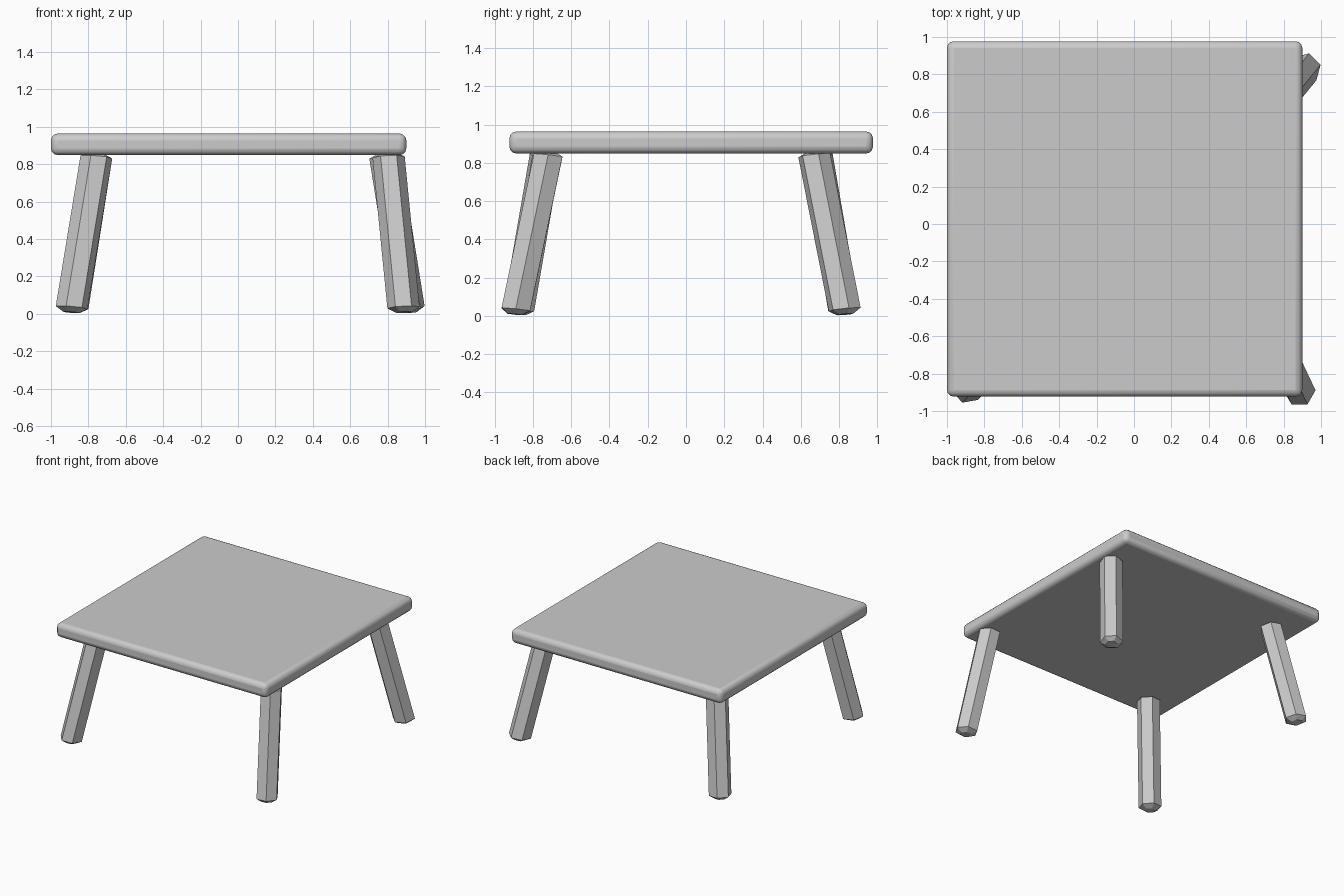
import bpy, bmesh
from math import cos, sin, radians, pi
from mathutils import Vector

if "Cube" in bpy.data.objects:
    bpy.data.objects.remove(bpy.data.objects["Cube"])


def make_object(name, bm):
    bmesh.ops.recalc_face_normals(bm, faces=bm.faces)
    mesh = bpy.data.meshes.new(name)
    bm.to_mesh(mesh)
    bm.free()
    obj = bpy.data.objects.new(name, mesh)
    bpy.context.collection.objects.link(obj)
    return obj


def make_leg(name, top, bottom, turn, radius=0.086):
    """Splayed six-sided leg with shallow chamfered ends."""
    a, b = Vector(top), Vector(bottom)
    slope = (a - b) / (a.z - b.z)
    bm = bmesh.new()

    def ring(z, r):
        c = b + slope * (z - b.z)
        verts = []
        for i in range(6):
            t = radians(turn) + i * pi / 3
            dx, dy = r * cos(t), r * sin(t)
            dz = -0.5 * (dx * slope.x + dy * slope.y)
            verts.append(bm.verts.new((c.x + dx, c.y + dy, c.z + dz)))
        return verts

    rings = [ring(0.008, radius * 0.5), ring(0.033, radius),
             ring(0.838, radius), ring(0.856, radius * 0.5)]
    for lo, hi in zip(rings, rings[1:]):
        for i in range(6):
            j = (i + 1) % 6
            bm.faces.new((lo[i], lo[j], hi[j], hi[i]))
    bm.faces.new(rings[0][::-1])
    bm.faces.new(rings[-1])
    return make_object(name, bm)


# Square tabletop with rounded edges
bm = bmesh.new()
bmesh.ops.create_cube(bm, size=1)
bmesh.ops.scale(bm, vec=(1.9, 1.9, 0.115), verts=bm.verts)
bmesh.ops.translate(bm, vec=(-0.05, 0.027, 0.906), verts=bm.verts)
tabletop = make_object("tabletop", bm)
bevel = tabletop.modifiers.new("rounded_edges", 'BEVEL')
bevel.width = 0.036
bevel.segments = 3
bpy.context.view_layer.objects.active = tabletop
tabletop.select_set(True)
bpy.ops.object.shade_smooth_by_angle(angle=radians(35))

# Four slightly irregular legs: top centre, bottom centre, turn about z
legs = {
    "front_left_leg": ((-0.757, -0.735, 0.84), (-0.89, -0.875, 0.03), 10),
    "front_right_leg": ((0.805, -0.72, 0.84), (0.885, -0.89, 0.03), 0),
    "back_right_leg": ((0.785, 0.67, 0.84), (0.915, 0.83, 0.03), 15),
    "back_left_leg": ((-0.757, 0.685, 0.84), (-0.885, 0.825, 0.03), -10),
}
for leg_name, (top, bottom, turn) in legs.items():
    make_leg(leg_name, top, bottom, turn)
